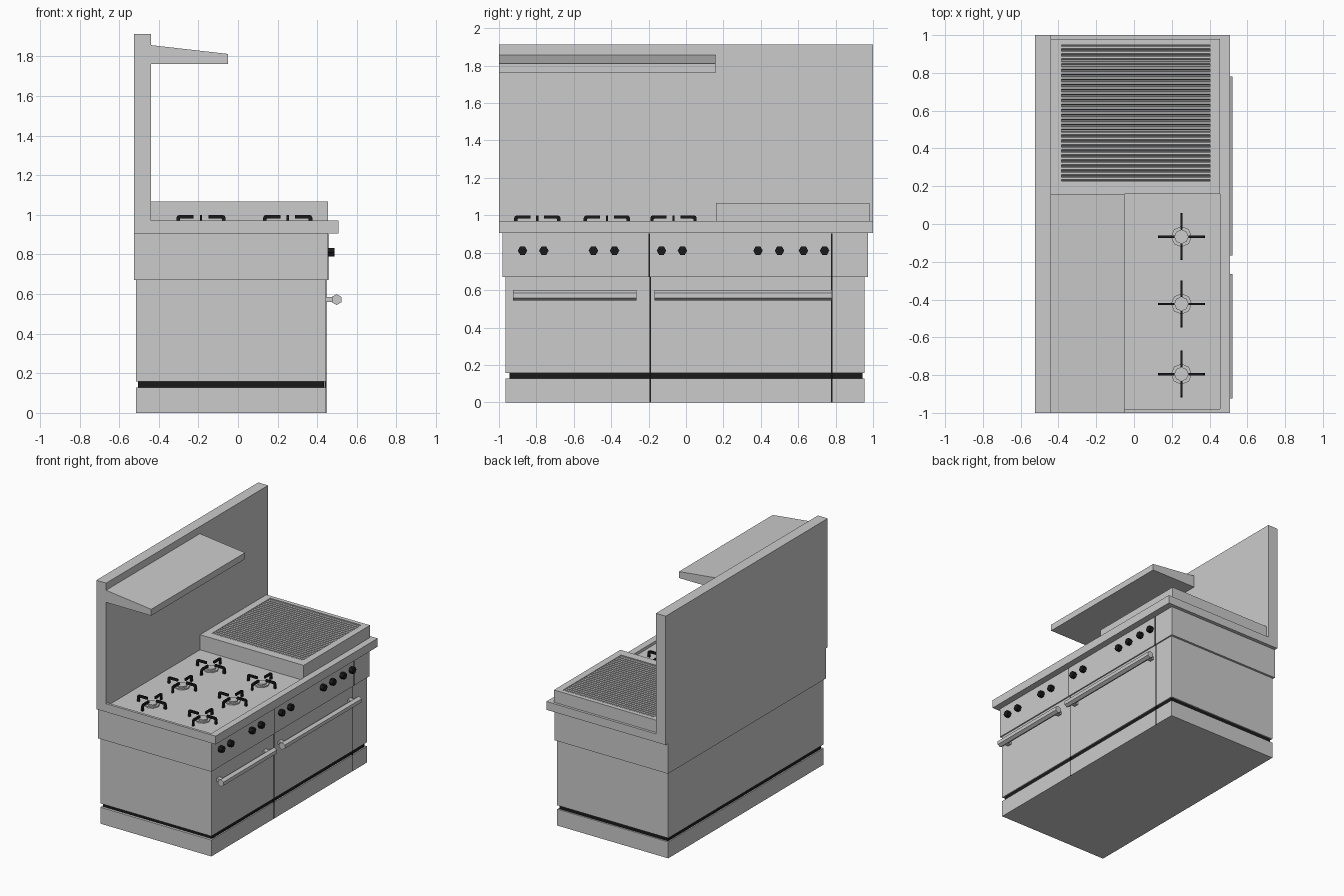
import bpy, bmesh, math
from mathutils import Matrix, Vector

if "Cube" in bpy.data.objects:
    bpy.data.objects.remove(bpy.data.objects["Cube"])

black = bpy.data.materials.new("black")
black.diffuse_color = (0.01, 0.01, 0.01, 1)
black.use_nodes = True
black.node_tree.nodes["Principled BSDF"].inputs["Base Color"].default_value = black.diffuse_color


def finish(name, bm, mat=None):
    bmesh.ops.recalc_face_normals(bm, faces=bm.faces)
    me = bpy.data.meshes.new(name)
    bm.to_mesh(me)
    bm.free()
    ob = bpy.data.objects.new(name, me)
    bpy.context.collection.objects.link(ob)
    if mat:
        me.materials.append(mat)
    return ob


def add_box(bm, x, y, z):
    size = Vector((x[1] - x[0], y[1] - y[0], z[1] - z[0]))
    mid = Vector((sum(x), sum(y), sum(z))) / 2
    bmesh.ops.create_cube(bm, size=1, matrix=Matrix.Translation(mid) @ Matrix.Diagonal(size).to_4x4())


def box(name, x, y, z, mat=None):
    bm = bmesh.new()
    add_box(bm, x, y, z)
    return finish(name, bm, mat)


def add_cyl(bm, center, radius, length, axis, sides, spin=0.0):
    rot = {"X": Matrix.Rotation(math.pi / 2, 4, "Y"),
           "Y": Matrix.Rotation(math.pi / 2, 4, "X"), "Z": Matrix()}[axis]
    bmesh.ops.create_cone(bm, cap_ends=True, segments=sides, radius1=radius, radius2=radius, depth=length,
                          matrix=Matrix.Translation(center) @ rot @ Matrix.Rotation(spin, 4, "Z"))


def tray(name, outer, inner, z0, z1, floor):
    """Solid block with a rectangular recess in its top."""
    bm = bmesh.new()

    def ring(r, z):
        return [bm.verts.new((x, y, z)) for x, y in
                ((r[0], r[2]), (r[1], r[2]), (r[1], r[3]), (r[0], r[3]))]
    rings = [ring(outer, z0), ring(outer, z1), ring(inner, z1), ring(inner, floor)]
    for a, b in zip(rings, rings[1:]):
        for i in range(4):
            j = (i + 1) % 4
            bm.faces.new((a[i], a[j], b[j], b[i]))
    bm.faces.new(rings[0])
    bm.faces.new(rings[-1])
    return finish(name, bm)


def add_prism(bm, pts, width, matrix):
    """Extrude an x-z profile along y, centred."""
    vs = [bm.verts.new(matrix @ Vector((x, -width / 2, z))) for x, z in pts]
    face = bm.faces.new(vs)
    ext = bmesh.ops.extrude_face_region(bm, geom=[face])["geom"]
    offset = matrix.to_3x3() @ Vector((0, width, 0))
    bmesh.ops.translate(bm, vec=offset, verts=[g for g in ext if isinstance(g, bmesh.types.BMVert)])


# Cabinet body
box("base_plinth", (-0.515, 0.445), (-0.965, 0.955), (0, 0.128))
box("shadow_gap", (-0.505, 0.435), (-0.945, 0.943), (0.126, 0.16), black)
box("oven_body", (-0.515, 0.445), (-0.965, 0.955), (0.158, 0.672))
box("control_band", (-0.525, 0.455), (-0.98, 0.972), (0.67, 0.906))

# Dark seams between the doors
for name, y, x, z in (("door_seam_upper", -0.197, 0.456, (0.67, 0.904)),
                      ("door_seam_lower", -0.192, 0.446, (0, 0.67)),
                      ("side_seam_upper", 0.78, 0.456, (0.67, 0.904)),
                      ("side_seam_lower", 0.78, 0.446, (0, 0.67))):
    box(name, (x - 0.01, x), (y - 0.004, y + 0.004), z, black)

# Worktop with sunken hob, and the splashback
PAN = 0.948
tray("worktop", (-0.525, 0.507, -1, 1), (-0.44, 0.455, -0.98, 0.98), 0.905, 0.97, PAN)
box("splashback", (-0.525, -0.44), (-1, 1), (0.97, 1.912))

# Sloped shelf
bm = bmesh.new()
add_prism(bm, [(-0.445, 1.762), (-0.05, 1.762), (-0.05, 1.812), (-0.445, 1.857)], 1.158,
          Matrix.Translation((0, -0.421, 0)))
finish("shelf", bm)

# Raised grill with bars
tray("grill_box", (-0.44, 0.455, 0.16, 0.98), (-0.385, 0.402, 0.227, 0.947), PAN, 1.066, 1.035)
bm = bmesh.new()
count = 27
pitch = 0.72 / count
for i in range(count):
    add_cyl(bm, (0.0085, 0.227 + pitch * (i + 0.5), 1.054), 0.0105, 0.787, "X", 6)
finish("grill_bars", bm)

# Burners with four-armed pan supports
arm = [(0.037, 1.0), (0.108, 1.0), (0.119, 0.996), (0.124, 0.985), (0.124, PAN),
       (0.106, PAN), (0.106, 0.979), (0.102, 0.982), (0.037, 0.982)]
for i, x in enumerate((-0.187, 0.251)):
    for j, y in enumerate((-0.795, -0.423, -0.067)):
        bm = bmesh.new()
        add_cyl(bm, (x, y, PAN + 0.005), 0.055, 0.01, "Z", 8)
        add_cyl(bm, (x, y, PAN + 0.010), 0.038, 0.02, "Z", 8)
        finish(f"burner_{i}_{j}", bm)
        bm = bmesh.new()
        for k in range(4):
            add_prism(bm, arm, 0.012, Matrix.Translation((x, y, 0)) @ Matrix.Rotation(k * math.pi / 2, 4, "Z"))
        finish(f"pan_support_{i}_{j}", bm, black)

# Control knobs
for i, y in enumerate((-0.874, -0.76, -0.495, -0.382, -0.131, -0.019, 0.385, 0.5, 0.628, 0.741)):
    bm = bmesh.new()
    add_cyl(bm, (0.47, y, 0.811), 0.0255, 0.034, "X", 6, math.pi / 6)
    # orient so the points lie sideways
    ys = max(v.co.y for v in bm.verts) - y
    if ys < 0.024:
        bmesh.ops.rotate(bm, verts=bm.verts, cent=(0.47, y, 0.811), matrix=Matrix.Rotation(math.pi / 6, 3, "X"))
    finish(f"knob_{i}", bm, black)

# Door handles
for name, y0, y1 in (("left_handle", -0.925, -0.265), ("right_handle", -0.168, 0.78)):
    bm = bmesh.new()
    c = Vector((0.498, (y0 + y1) / 2, 0.572))
    add_cyl(bm, c, 0.0275, y1 - y0, "Y", 6)
    if max(v.co.z for v in bm.verts) - c.z < 0.026:
        bmesh.ops.rotate(bm, verts=bm.verts, cent=c, matrix=Matrix.Rotation(math.pi / 6, 3, "Y"))
    for y in (y0 + 0.045, y1 - 0.045):
        add_box(bm, (0.44, 0.49), (y - 0.018, y + 0.018), (0.56, 0.584))
    finish(name, bm)
